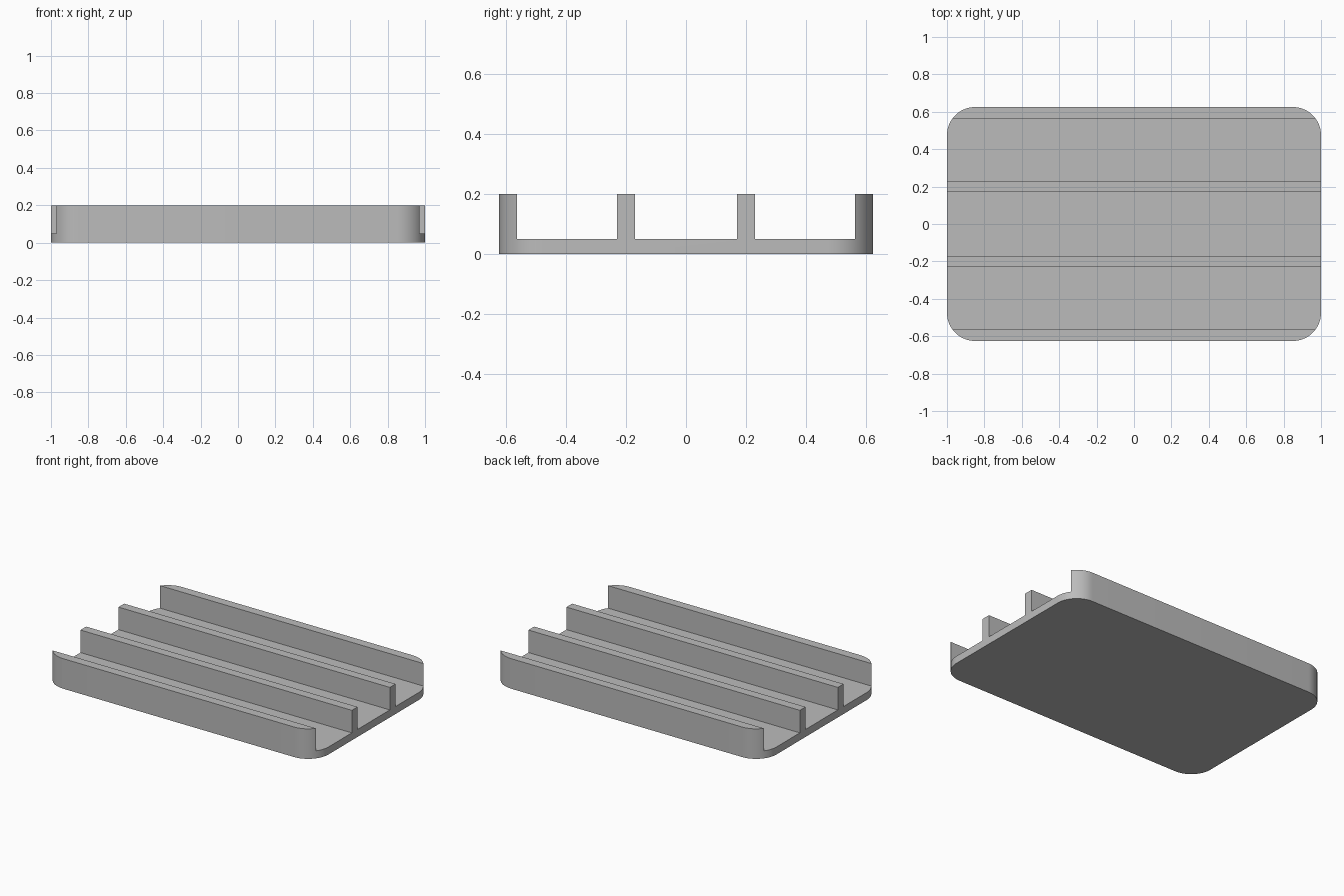
import bpy
import bmesh
from math import sin, cos, pi, radians

cube = bpy.data.objects.get("Cube")
if cube:
    bpy.data.objects.remove(cube, do_unlink=True)

HALF_X, HALF_Y, RADIUS = 1.0, 0.625, 0.15
FLOOR, HEIGHT = 0.05, 0.2
WALLS = [(0.17, 0.23), (0.565, HALF_Y)]   # mirrored front to back
STEPS = 16

grey = bpy.data.materials.new("plain grey")
grey.use_nodes = True
colour = (0.5, 0.5, 0.5, 1.0)
grey.diffuse_color = colour
grey.node_tree.nodes["Principled BSDF"].inputs["Base Color"].default_value = colour

# Rounded rectangular footprint
bm = bmesh.new()
outline = []
for quarter, (sx, sy) in enumerate([(1, 1), (-1, 1), (-1, -1), (1, -1)]):
    for i in range(STEPS + 1):
        a = (quarter + i / STEPS) * pi / 2
        outline.append(bm.verts.new((sx * (HALF_X - RADIUS) + RADIUS * cos(a),
                                     sy * (HALF_Y - RADIUS) + RADIUS * sin(a), 0)))
bm.faces.new(outline)

# Split the footprint along the wall edges
for y in {s * e for wall in WALLS for e in wall if e < HALF_Y for s in (-1, 1)}:
    bmesh.ops.bisect_plane(bm, geom=bm.verts[:] + bm.edges[:] + bm.faces[:],
                           plane_co=(0, y, 0), plane_no=(0, 1, 0))


def raise_faces(faces, height, keep=False):
    made = bmesh.ops.extrude_face_region(bm, geom=faces, use_keep_orig=keep)["geom"]
    verts = [g for g in made if isinstance(g, bmesh.types.BMVert)]
    bmesh.ops.translate(bm, verts=verts, vec=(0, 0, height))
    return [g for g in made if isinstance(g, bmesh.types.BMFace)]


# Floor slab, then the four long walls
slab_top = raise_faces(bm.faces[:], FLOOR, keep=True)
wall_tops = [f for f in slab_top
             if any(a < abs(f.calc_center_median().y) < b for a, b in WALLS)]
raise_faces(wall_tops, HEIGHT - FLOOR)

# Merge the flat underside and tidy the normals
bmesh.ops.dissolve_limit(bm, angle_limit=radians(1), verts=bm.verts[:], edges=bm.edges[:])
bmesh.ops.recalc_face_normals(bm, faces=bm.faces[:])

mesh = bpy.data.meshes.new("channelled_tray")
bm.to_mesh(mesh)
bm.free()
mesh.materials.append(grey)
tray = bpy.data.objects.new("channelled_tray", mesh)
bpy.context.collection.objects.link(tray)
bpy.context.view_layer.objects.active = tray
tray.select_set(True)
bpy.ops.object.shade_smooth_by_angle(angle=radians(30))
